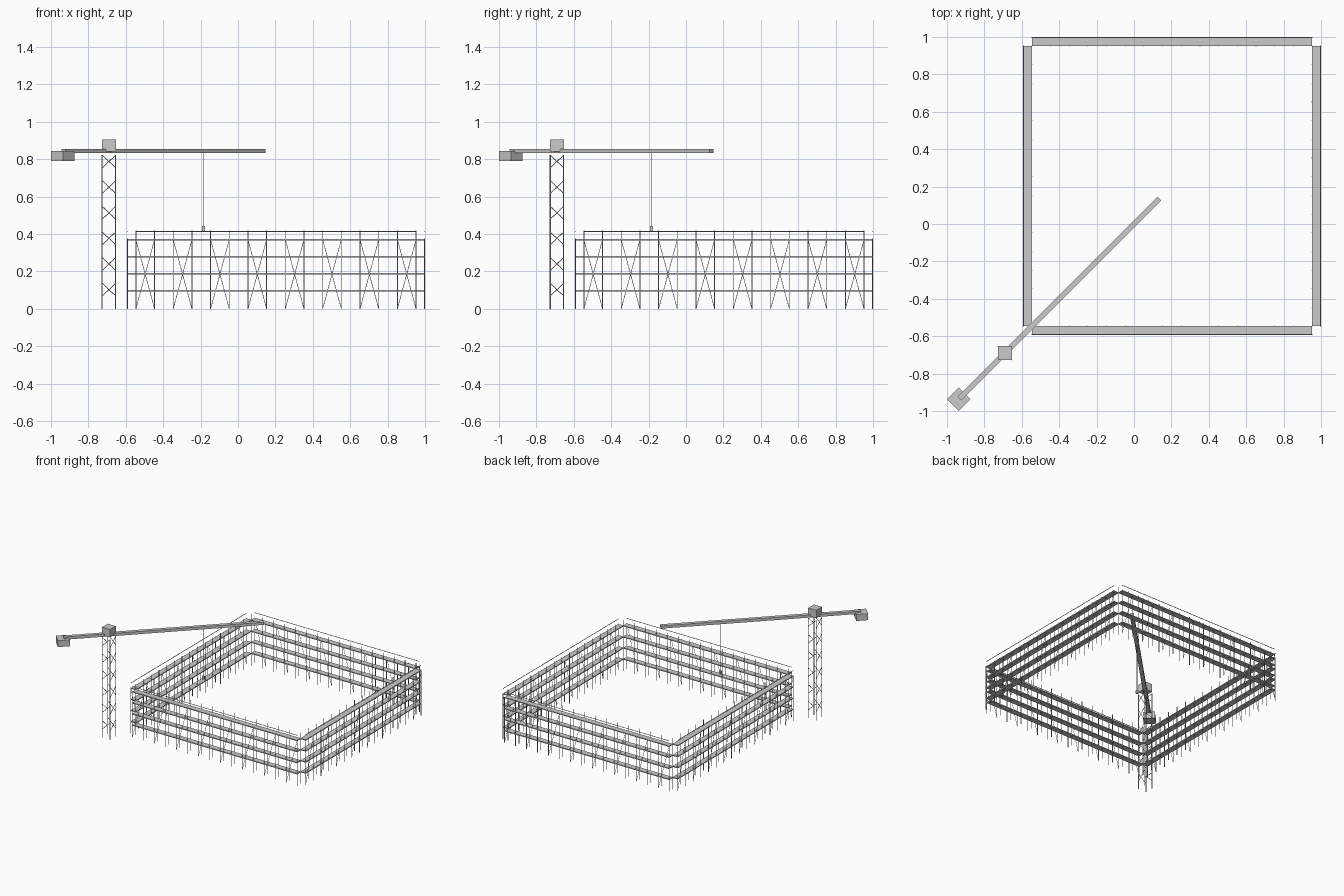
import bpy, bmesh, math
from mathutils import Vector, Matrix

if "Cube" in bpy.data.objects:
    bpy.data.objects.remove(bpy.data.objects["Cube"])

C = Vector((0.203, 0.203, 0))      # centre of the scaffold square
HALF, OUT = 0.749, 0.794           # inner and outer post lines
MAST = Vector((-0.69, -0.69, 0))
LEVELS = [0.096, 0.187, 0.278, 0.369]


def rod(bm, a, b, r, sides=6):
    a, b = Vector(a), Vector(b)
    d = b - a
    m = Matrix.Translation((a + b) / 2) @ d.to_track_quat('Z', 'Y').to_matrix().to_4x4()
    bmesh.ops.create_cone(bm, cap_ends=True, segments=sides, radius1=r, radius2=r,
                          depth=d.length, matrix=m)


def box(bm, centre, size):
    m = Matrix.Translation(centre) @ Matrix.Diagonal((*size, 1))
    bmesh.ops.create_cube(bm, size=1, matrix=m)


def make(name, build, loc=(0, 0, 0), turn=0):
    bm = bmesh.new()
    build(bm)
    me = bpy.data.meshes.new(name)
    bm.to_mesh(me)
    bm.free()
    ob = bpy.data.objects.new(name, me)
    ob.location = loc
    ob.rotation_euler.z = turn
    bpy.context.collection.objects.link(ob)
    return ob


# One scaffold side, facing -y around the origin
xs = [-HALF + 2 * HALF * i / 15 for i in range(16)]


def posts(bm):
    for x in xs:
        rod(bm, (x, -OUT, 0), (x, -OUT, 0.375), 0.0025)
        rod(bm, (x, -HALF, 0), (x, -HALF, 0.418), 0.0025)


def decks(bm):
    for z in LEVELS:
        box(bm, (0, -(HALF + OUT) / 2, z), (2 * HALF, OUT - HALF + 0.002, 0.007))


def braces(bm):
    for a, b in zip(xs[:-1:2], xs[1::2]):
        rod(bm, (a, -OUT, 0), (b, -OUT, 0.37), 0.0015)


def rail(bm):
    rod(bm, (-HALF, -OUT, 0.414), (HALF, -OUT, 0.414), 0.0025)


for k, side in enumerate(("front", "right", "back", "left")):
    for part, fn in (("posts", posts), ("decks", decks), ("braces", braces), ("guard_rail", rail)):
        make(f"scaffold_{side}_{part}", fn, C, k * math.pi / 2)

# Lattice mast: four legs and a diagonal on each face in every other segment
W, SEG = 0.036, 0.0685


def legs(bm):
    for sx in (-W, W):
        for sy in (-W, W):
            rod(bm, (sx, sy, 0), (sx, sy, 0.822), 0.003)


def lattice(bm):
    for k in range(4):
        rot = Matrix.Rotation(k * math.pi / 2, 3, 'Z')
        for i in range(1, 12, 2):
            rod(bm, rot @ Vector((-W, -W, i * SEG)), rot @ Vector((W, -W, (i + 1) * SEG)), 0.002)


make("crane_mast_legs", legs, MAST)
make("crane_mast_lattice", lattice, MAST)
make("crane_cab", lambda bm: box(bm, (0, 0, 0.873), (0.073, 0.073, 0.065)), MAST)

# Diagonal jib, counterweight and hoist, turned about the mast
T = math.pi / 4
make("crane_jib", lambda bm: box(bm, (0.412, 0, 0.843), (1.512, 0.03, 0.022)), MAST, T)
make("counterweight", lambda bm: box(bm, (-0.349, 0, 0.816), (0.09, 0.09, 0.053)), MAST, T)
make("hoist_cable", lambda bm: rod(bm, (0.716, 0, 0.435), (0.716, 0, 0.835), 0.002), MAST, T)
make("hook_block", lambda bm: box(bm, (-0.184, -0.184, 0.429), (0.016, 0.016, 0.026)))
